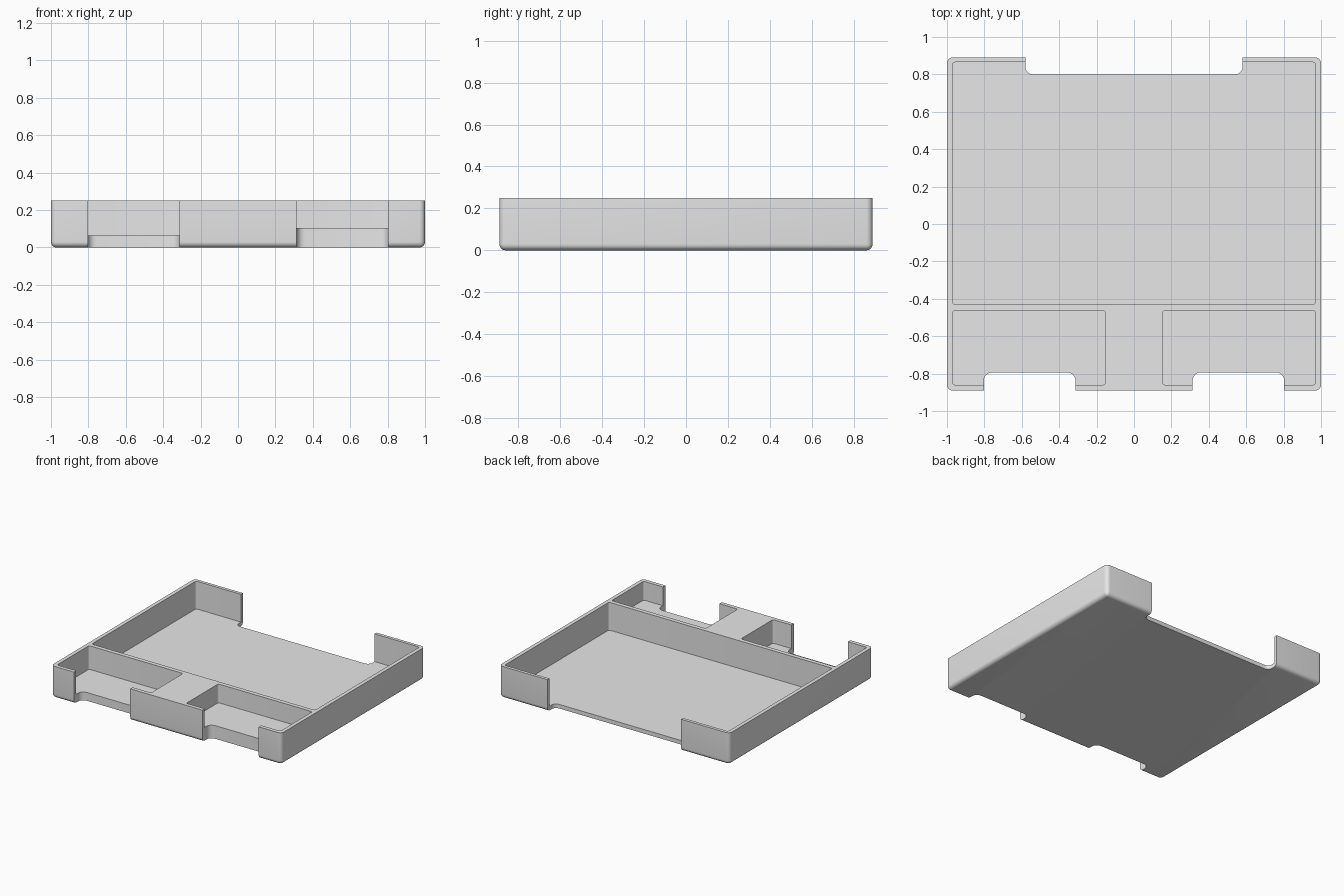
import bpy
import bmesh

if "Cube" in bpy.data.objects:
    bpy.data.objects.remove(bpy.data.objects["Cube"], do_unlink=True)

HEIGHT = 0.25
DEPTH = 0.89
WALL = 0.03
ABOVE = 0.4

grey = bpy.data.materials.new("plain grey")
grey.use_nodes = True
grey.diffuse_color = (0.8, 0.8, 0.8, 1)
grey.node_tree.nodes["Principled BSDF"].inputs["Base Color"].default_value = (0.8, 0.8, 0.8, 1)


def rounded_block(name, x, y, z, radius, round_bottom=False):
    """Box between (min, max) ranges with rounded upright edges."""
    bm = bmesh.new()
    bmesh.ops.create_cube(bm, size=1)
    for v in bm.verts:
        v.co = [r[1] if c > 0 else r[0] for c, r in zip(v.co, (x, y, z))]
    edges = []
    for e in bm.edges:
        a, b = (v.co.z for v in e.verts)
        if a != b or (round_bottom and max(a, b) == z[0]):
            edges.append(e)
    bmesh.ops.bevel(bm, geom=edges, offset=radius, segments=6,
                    profile=0.5, affect='EDGES')
    bmesh.ops.recalc_face_normals(bm, faces=bm.faces)
    mesh = bpy.data.meshes.new(name)
    bm.to_mesh(mesh)
    bm.free()
    mesh.materials.append(grey)
    obj = bpy.data.objects.new(name, mesh)
    bpy.context.collection.objects.link(obj)
    return obj


# Solid body with soft corners and a rounded underside edge
tray = rounded_block("tray", (-1, 1), (-DEPTH, DEPTH), (0, HEIGHT), WALL, True)

# Large rear compartment and its finger notch
cutters = [
    rounded_block("main_pocket", (-0.97, 0.97), (-0.43, 0.865), (0.032, ABOVE), 0.015),
    rounded_block("rear_notch", (-0.58, 0.58), (0.80, 1.2), (-0.2, ABOVE), 0.04),
]

# Two front compartments of different depth, each with a notch
for side, name, floor in ((-1, "right", 0.065), (1, "left", 0.103)):
    pocket_x = sorted((side * 0.153, side * 0.97))
    notch_x = sorted((side * 0.313, side * 0.803))
    cutters += [
        rounded_block(name + "_pocket", pocket_x, (-0.86, -0.463), (floor, ABOVE), 0.015),
        rounded_block(name + "_notch", notch_x, (-1.2, -0.793), (-0.2, ABOVE), 0.045),
    ]

# Carve the body
bpy.ops.object.select_all(action='DESELECT')
bpy.context.view_layer.objects.active = tray
tray.select_set(True)
for cutter in cutters:
    cutter.hide_render = True
    mod = tray.modifiers.new(cutter.name, 'BOOLEAN')
    mod.operation = 'DIFFERENCE'
    mod.solver = 'EXACT'
    mod.object = cutter
    bpy.ops.object.modifier_apply(modifier=mod.name)
    bpy.data.objects.remove(cutter, do_unlink=True)

bpy.ops.object.shade_smooth_by_angle(angle=0.6)
